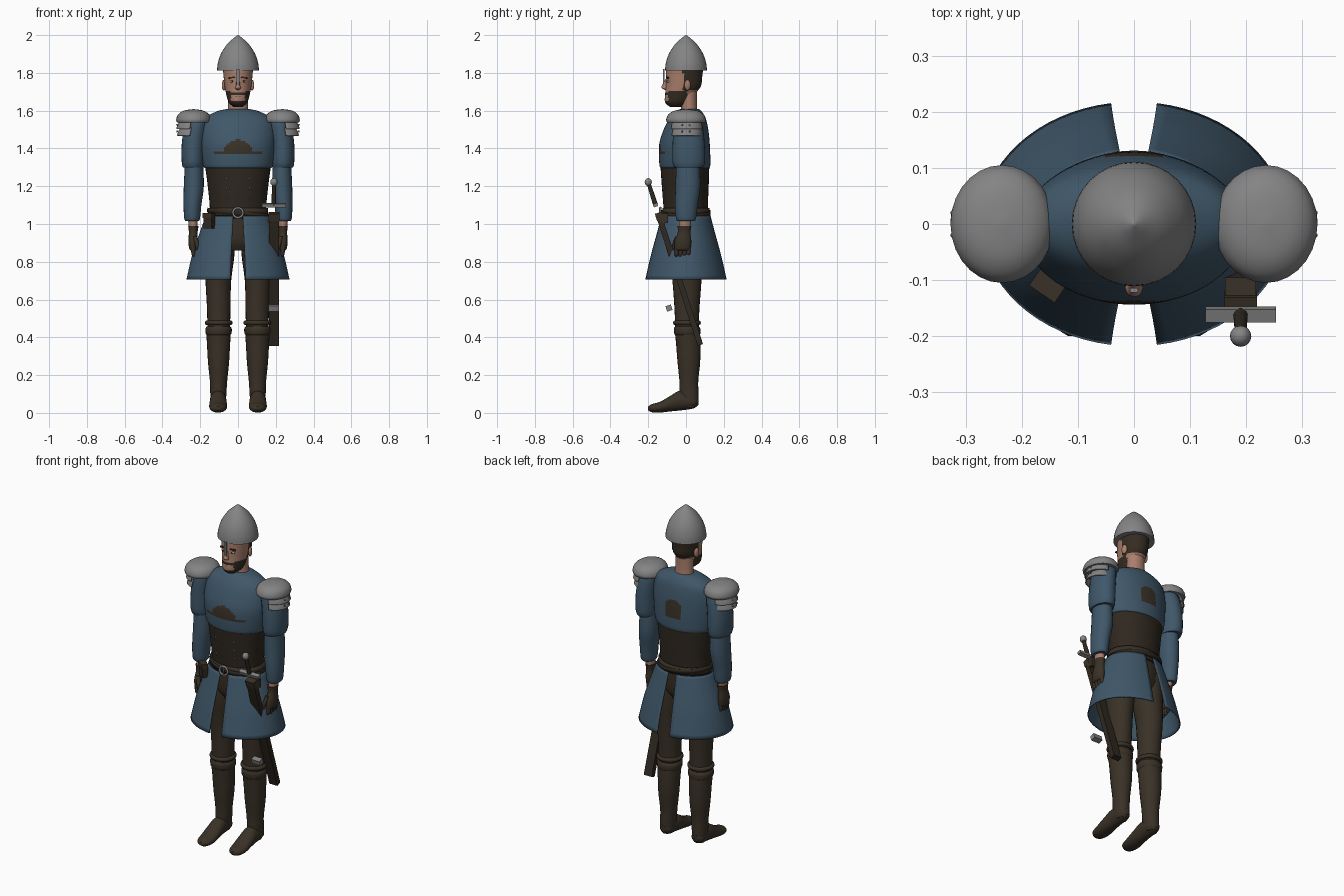
import bpy, bmesh, math
from mathutils import Matrix, Euler, Vector

cube = bpy.data.objects.get("Cube")
if cube:
    bpy.data.objects.remove(cube)


def material(name, rgb):
    m = bpy.data.materials.new(name)
    m.use_nodes = True
    m.diffuse_color = (*rgb, 1)
    m.node_tree.nodes["Principled BSDF"].inputs["Base Color"].default_value = (*rgb, 1)
    return m


BLUE = material("blue cloth", (.05, .095, .14))
LEATHER = material("brown leather", (.042, .031, .02))
DARK = material("dark leather", (.028, .021, .014))
STEEL = material("grey steel", (.23, .23, .235))
SKIN = material("skin", (.4, .21, .15))
HAIR = material("dark hair", (.035, .025, .016))
WHITE = material("eye white", (.5, .48, .45))
made = []


def finish(name, bm, mats, rule=None, thick=0):
    bmesh.ops.recalc_face_normals(bm, faces=bm.faces)
    mesh = bpy.data.meshes.new(name)
    if rule:
        for f in bm.faces:
            f.material_index = rule(f.calc_center_median())
    bm.to_mesh(mesh)
    bm.free()
    for m in mats:
        mesh.materials.append(m)
    ob = bpy.data.objects.new(name, mesh)
    bpy.context.collection.objects.link(ob)
    if thick:
        sol = ob.modifiers.new("thickness", 'SOLIDIFY')
        sol.thickness = thick
    made.append(ob)
    return ob


def side(name, s):
    return ("left_" if s > 0 else "right_") + name


def smooth(rings, steps):
    """Catmull-Rom interpolation between cross-sections."""
    pts = [rings[0]] + list(rings) + [rings[-1]]
    out = []
    for i in range(len(rings) - 1):
        for k in range(steps):
            t = k / steps
            out.append([b + .5 * t * (c - a + t * (2*a - 5*b + 4*c - d + t * (3*(b - c) + d - a)))
                        for a, b, c, d in zip(*pts[i:i + 4])])
    return out + [list(rings[-1])]


def loft(name, rings, mats, n=24, steps=4, axis='z', s=1, arc=None, cap=True, rule=None, thick=0):
    """Skin over rings of (x, y, z, radius a, radius b); arc leaves it open."""
    bm = bmesh.new()
    a0, a1 = arc or (0, math.tau)
    count = n + 1 if arc else n
    rows = []
    for x, y, z, ra, rb in smooth(rings, steps):
        row = []
        for i in range(count):
            t = a0 + (a1 - a0) * i / n
            u, v = max(ra, .001) * math.cos(t), max(rb, .001) * math.sin(t)
            p = (x + u, y + v, z) if axis == 'z' else (x + u, y, z + v)
            row.append(bm.verts.new((p[0] * s, p[1], p[2])))
        rows.append(row)
    for lo, hi in zip(rows, rows[1:]):
        for i in range(n):
            j = (i + 1) % count
            bm.faces.new((lo[i], lo[j], hi[j], hi[i]))
    if cap and not arc:
        bm.faces.new(rows[0])
        bm.faces.new(rows[-1])
    return finish(name, bm, mats, rule, thick)


def solid(name, kind, loc, size, mat, rot=(0, 0, 0)):
    bm = bmesh.new()
    mtx = Matrix.LocRotScale(Vector(loc), Euler(rot), Vector(size))
    if kind == 'box':
        bmesh.ops.create_cube(bm, size=1, matrix=mtx)
    elif kind == 'ball':
        bmesh.ops.create_uvsphere(bm, u_segments=16, v_segments=10, radius=1, matrix=mtx)
    else:
        bmesh.ops.create_cone(bm, cap_ends=True, segments=14, radius1=1, radius2=.8, depth=1, matrix=mtx)
    return finish(name, bm, [mat])


def ring(name, loc, major, minor, mat, rot=(0, 0, 0)):
    bpy.ops.mesh.primitive_torus_add(location=loc, rotation=rot, major_radius=major, minor_radius=minor,
                                     major_segments=28, minor_segments=10)
    ob = bpy.context.object
    ob.name = name
    ob.data.materials.append(mat)
    made.append(ob)


# Head, with hair and beard as face colours
def head_rule(c):
    if c.z > 1.71 and c.y > 0 or c.z > 1.67 and -.015 < c.y < .005:
        return 1
    if c.y < -.005 and (c.z < 1.655 or c.z < 1.705 and abs(c.x) > .038):
        return 1
    return 1 if c.y < -.08 and 1.683 < c.z < 1.698 else 0


loft("head", [(0, -.05, 1.62, .025, .035), (0, -.045, 1.645, .05, .066), (0, -.03, 1.69, .063, .08),
              (0, -.014, 1.73, .071, .093), (0, -.01, 1.78, .076, .096), (0, -.006, 1.83, .078, .095),
              (0, 0, 1.88, .06, .07)], [SKIN, HAIR], n=48, steps=6, rule=head_rule)
loft("neck", [(0, .018, 1.56, .06, .05), (0, .016, 1.62, .053, .042), (0, .008, 1.72, .052, .05)], [SKIN])
loft("nose", [(0, -.1, 1.768, .008, .008), (0, -.112, 1.735, .011, .014), (0, -.113, 1.72, .016, .016),
              (0, -.104, 1.71, .008, .008)], [SKIN], n=12)
solid("lips", 'ball', (0, -.104, 1.675), (.02, .008, .006), SKIN)
for s in (1, -1):
    solid(side("ear", s), 'ball', (s * .075, .008, 1.735), (.01, .017, .028), SKIN, (0, 0, s * .3))
    solid(side("eye", s), 'ball', (s * .03, -.091, 1.755), (.013, .01, .007), WHITE)
    solid(side("pupil", s), 'ball', (s * .03, -.099, 1.755), (.005, .004, .005), HAIR)
    solid(side("eyebrow", s), 'box', (s * .033, -.098, 1.775), (.034, .009, .008), HAIR, (0, s * .15, s * .25))

# Helmet
loft("helmet", [(0, 0, 1.812, .111, .111), (0, 0, 1.85, .107, .107), (0, 0, 1.9, .091, .091),
                (0, 0, 1.95, .059, .059), (0, 0, 1.985, .022, .022), (0, 0, 2, .002, .002)], [STEEL], n=32)
solid("nose_guard", 'box', (0, -.118, 1.775), (.014, .008, .09), STEEL)


# Shirt, with leather panels showing on chest and back
def shirt_rule(c):
    if c.y < 0:
        dome = 1.37 < c.z < 1.37 + .075 * math.sqrt(max(0, 1 - (c.x / .08) ** 2))
        return int(dome or abs(c.x) < .125 and 1.365 < c.z < 1.382)
    return int(abs(c.x) < .055 and 1.37 < c.z < 1.48 - abs(c.x) * .4)


loft("shirt", [(0, -.006, 1.295, .172, .126), (0, -.006, 1.315, .186, .135), (0, -.008, 1.42, .198, .134),
               (0, 0, 1.5, .195, .118), (0, .008, 1.56, .175, .096), (0, .014, 1.595, .115, .07),
               (0, .018, 1.608, .065, .05)], [BLUE, LEATHER], n=96, steps=9, rule=shirt_rule)
loft("corset", [(0, 0, 1.03, .15, .116), (0, -.002, 1.1, .15, .118), (0, -.004, 1.2, .16, .124),
                (0, -.006, 1.32, .176, .13)], [DARK], n=40)
for s in (1, -1):
    for z in (1.14, 1.19, 1.24):
        solid(side("corset_rivet", s), 'ball', (s * .06, -.118 - (z - 1.14) * .06, z), (.005, .005, .005), STEEL)

# Hips and skirt panels
loft("hips", [(0, 0, .86, .1, .07), (0, 0, .92, .15, .1), (0, 0, 1.06, .145, .108)], [LEATHER])
for s in (1, -1):
    loft(side("skirt_panel", s), [(0, 0, 1.04, .165, .126), (0, 0, .95, .198, .15), (0, 0, .83, .238, .183),
                                  (0, 0, .705, .267, .212)], [BLUE], n=32, s=s,
         arc=(-math.pi / 2 + .15, math.pi / 2 - .15), thick=-.006)

# Belts, buckle and pouch
loft("belt", [(0, 0, 1.045, .16, .127), (0, 0, 1.085, .158, .125)], [LEATHER], n=40, steps=1, cap=False, thick=.008)
sling = loft("sword_belt", [(0, 0, -.012, .164, .131), (0, 0, .012, .164, .131)], [DARK],
             n=40, steps=1, cap=False, thick=.007)
sling.data.transform(Matrix.Translation((0, 0, 1.058)) @ Matrix.Rotation(.1, 4, 'Y'))
ring("buckle", (0, -.136, 1.06), .026, .006, STEEL, (math.pi / 2, 0, 0))
solid("buckle_pin", 'box', (0, -.139, 1.06), (.006, .006, .05), STEEL)
solid("pouch", 'box', (-.152, -.108, 1.015), (.05, .032, .075), DARK, (0, 0, -.6))
solid("pouch_flap", 'box', (-.154, -.11, 1.045), (.055, .036, .025), LEATHER, (0, 0, -.6))

# Sword and scabbard share one tilt
TILT = (.31, 0, 0)


def on_sword(z):
    return (.19, -.145 + (1.05 - z) * .319, z)


solid("scabbard", 'box', on_sword(.705), (.052, .03, .725), DARK, TILT)
solid("scabbard_throat", 'box', on_sword(1.04), (.058, .036, .04), LEATHER, TILT)
solid("scabbard_frog", 'box', (.19, -.115, 1.03), (.055, .04, .05), LEATHER)
solid("scabbard_fitting", 'box', (.19, -.09, .555), (.055, .03, .03), STEEL, TILT)
solid("crossguard", 'box', on_sword(1.1), (.126, .024, .018), STEEL, TILT)
solid("sword_grip", 'cone', on_sword(1.155), (.013, .013, .11), DARK, TILT)
solid("pommel", 'ball', on_sword(1.222), (.019, .019, .021), STEEL)

for s in (1, -1):
    # Sleeves, wrist and glove
    loft(side("upper_sleeve", s), [(.2, .01, 1.57, .04, .055), (.222, .012, 1.52, .06, .076),
                                   (.236, .014, 1.42, .062, .085), (.238, .014, 1.33, .06, .086),
                                   (.237, .014, 1.3, .055, .076)], [BLUE], s=s)
    loft(side("lower_sleeve", s), [(.233, .01, 1.32, .048, .062), (.234, .01, 1.2, .053, .066),
                                   (.241, .002, 1.1, .047, .06), (.243, 0, 1.03, .042, .053),
                                   (.243, 0, 1.015, .034, .044)], [BLUE], s=s)
    loft(side("wrist", s), [(.24, -.004, 1.04, .026, .034), (.236, -.008, .96, .022, .03)], [SKIN], s=s)
    loft(side("glove", s), [(.236, -.008, .99, .028, .037), (.237, -.01, .955, .023, .034),
                            (.238, -.016, .91, .025, .044), (.238, -.018, .87, .02, .042),
                            (.237, -.018, .86, .012, .034)], [LEATHER], s=s)
    for k in range(4):
        y = -.05 + k * .021
        tip = .812 + .008 * abs(k - 1.2)
        loft(side("finger", s), [(.238, y, .885, .011, .011), (.236, y, .845, .011, .011),
                                 (.23, y, tip + .008, .009, .01), (.229, y, tip, .003, .003)], [LEATHER], n=10, s=s)
    loft(side("thumb", s), [(.228, -.045, .935, .012, .013), (.218, -.06, .895, .011, .011),
                            (.215, -.064, .86, .005, .006)], [LEATHER], n=10, s=s)

    # Shoulder plates
    loft(side("shoulder_plate", s), [(.235, 0, 1.537, .088, .1), (.235, 0, 1.553, .092, .105),
                                     (.235, 0, 1.58, .082, .093), (.235, 0, 1.6, .052, .06),
                                     (.235, 0, 1.608, .004, .004)], [STEEL], n=28, s=s)
    for k in range(2):
        z, r = 1.545 - k * .035, .083 - k * .004
        loft(side("shoulder_lame", s), [(.235, .004, z, r - .008, r - .006), (.238, .004, z - .022, r, r),
                                        (.24, .004, z - .042, r + .004, r + .003)], [STEEL],
             n=20, s=s, arc=(-1.4, 1.4), thick=.005)
        for y in (-.02, .02):
            solid(side("plate_rivet", s), 'ball', (s * .322, y, z - .02), (.005, .005, .005), STEEL)

    # Trouser leg, knee band, boot and foot
    loft(side("trouser_leg", s), [(.088, 0, .98, .065, .09), (.096, 0, .85, .078, .09), (.104, .005, .7, .068, .077),
                                  (.102, .005, .55, .062, .066), (.102, .005, .44, .06, .062)], [LEATHER], s=s)
    ring(side("knee_band", s), (s * .102, .005, .477), .061, .013, LEATHER)
    loft(side("boot_cuff", s), [(.103, .005, .458, .062, .063), (.103, .006, .445, .07, .07),
                                (.103, .007, .42, .068, .069), (.103, .008, .41, .06, .062)], [LEATHER], s=s)
    loft(side("boot_shaft", s), [(.103, .006, .44, .066, .066), (.103, .012, .36, .061, .064),
                                 (.103, .015, .27, .056, .06), (.103, .015, .17, .046, .05),
                                 (.104, .016, .11, .043, .05), (.105, .02, .06, .04, .045),
                                 (.105, .02, .03, .03, .035)], [LEATHER], s=s)
    loft(side("boot_foot", s), [(.105, .066, .062, .015, .018), (.105, .04, .06, .038, .036),
                                (.105, -.03, .065, .043, .052), (.105, -.08, .05, .046, .042),
                                (.105, -.135, .031, .047, .029), (.105, -.18, .025, .037, .022),
                                (.105, -.2, .024, .012, .01)], [LEATHER], axis='y', s=s)

# Smooth shading with sharp edges kept
bpy.ops.object.select_all(action='DESELECT')
for ob in made:
    ob.select_set(True)
bpy.context.view_layer.objects.active = made[0]
bpy.ops.object.shade_smooth_by_angle(angle=math.radians(40))
